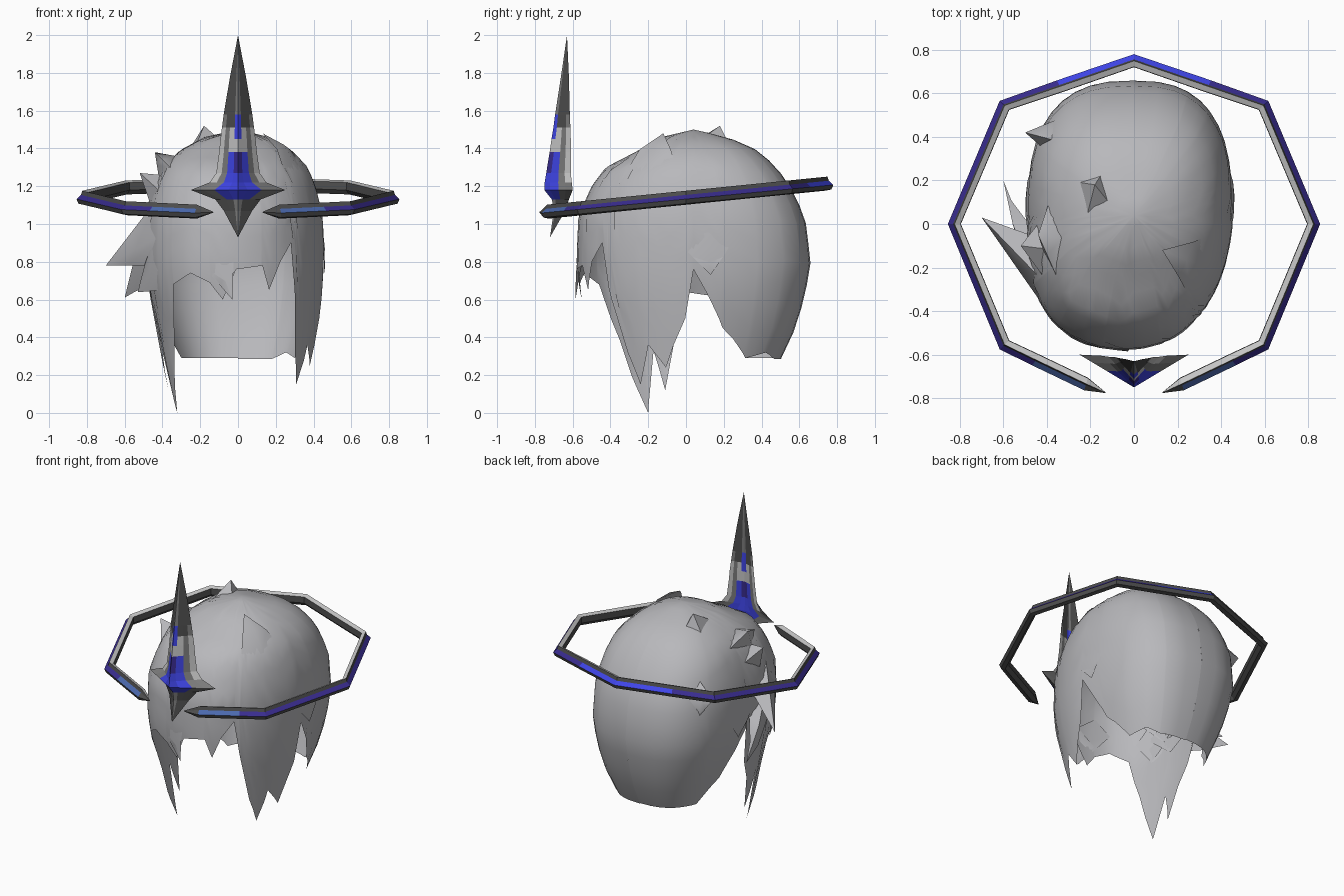
import bpy, bmesh
from math import sin, cos, radians, copysign
from mathutils import Vector

cube = bpy.data.objects.get("Cube")
if cube:
    bpy.data.objects.remove(cube)


def material(name, rgb):
    m = bpy.data.materials.new(name)
    m.use_nodes = True
    m.diffuse_color = (*rgb, 1)
    m.node_tree.nodes["Principled BSDF"].inputs["Base Color"].default_value = (*rgb, 1)
    return m


HAIR = material("hair grey", (0.48, 0.48, 0.50))
METALS = [material("silver", (0.57, 0.57, 0.57)), material("dark metal", (0.075, 0.075, 0.075)),
          material("indigo", (0.04, 0.025, 0.27)), material("bright blue", (0.05, 0.06, 0.80)),
          material("steel blue", (0.07, 0.14, 0.42)), material("gunmetal", (0.20, 0.20, 0.20))]
SILVER, DARK, INDIGO, BLUE, STEEL, GUNMETAL = range(6)


def build(name, verts, faces, mats, index=None, smooth=None):
    me = bpy.data.meshes.new(name)
    me.from_pydata(verts, [], faces)
    for m in mats:
        me.materials.append(m)
    if index:
        for p, i in zip(me.polygons, index):
            p.material_index = i
    bm = bmesh.new()
    bm.from_mesh(me)
    bmesh.ops.remove_doubles(bm, verts=bm.verts, dist=0.0005)
    bmesh.ops.recalc_face_normals(bm, faces=bm.faces)
    bm.to_mesh(me)
    bm.free()
    ob = bpy.data.objects.new(name, me)
    bpy.context.collection.objects.link(ob)
    if smooth:
        bpy.ops.object.select_all(action='DESELECT')
        ob.select_set(True)
        bpy.context.view_layer.objects.active = ob
        bpy.ops.object.shade_smooth_by_angle(angle=radians(smooth))


def lerp_table(table, x):
    for a, b in zip(table, table[1:]):
        if a[0] <= x <= b[0]:
            t = (x - a[0]) / (b[0] - a[0])
            return [p + (q - p) * t for p, q in zip(a[1:], b[1:])]
    return table[-1][1:]


# Hair radii by height: z, front, back, side of front half, side of back half
PROFILE = [(0, .46, .40, .34, .34), (.12, .48, .43, .37, .34), (.28, .50, .46, .405, .33),
           (.45, .54, .54, .425, .39), (.62, .60, .59, .445, .435), (.8, .62, .62, .455, .455),
           (1.04, .61, .59, .45, .45), (1.2, .54, .51, .41, .41), (1.3, .465, .44, .37, .37),
           (1.39, .29, .34, .285, .285), (1.46, .17, .18, .165, .165), (1.5, 0, 0, 0, 0)]
TOP = 1.5


def surf(deg, z):
    front, back, side, side_back = lerp_table(PROFILE, z)
    c, s = cos(radians(deg)), sin(radians(deg))
    if s > 0:
        side, front, power = side_back, back, .76
    else:
        power = .86
    c, s = (copysign(abs(v) ** power, v) for v in (c, s))
    if c < 0:  # the right half is a little fuller
        side *= 1 + .08 * min(max((z - .4) / .4, 0), 1)
    y = 0.04 + front * s
    return Vector((side * c + .08 * min(y, 0), y, z))


# Lower hem: (angle, height), front is -90, back is 90; locks hang at both sides
GAP = [(-3, .5), (0, .76), (4, .62), (11, .45), (30, .29)]
LEFT_LOCK = [(-49, .9), (-44, .6), (-40, .32), (-32, .15), (-24, .36), (-14, .24), (-9, .36)]
RIGHT_LOCK = [(-171, .36), (-165, .12), (-159, .33), (-152, 0), (-141, .2), (-131, .5)]
BANGS = [(-127, .68), (-112, .74), (-100, .69), (-93, .6), (-87, .76),
         (-71, .78), (-66, .65), (-58, .8)]
HEM = [(-270, .29)] + [(-180 - a, z) for a, z in reversed(GAP)]
HEM += RIGHT_LOCK + BANGS + LEFT_LOCK + GAP + [(48, .32), (64, .285), (90, .285)]
angles = sorted({a for a, _ in HEM} | set(range(-270, 91, 9)))
ROWS = 14
n = ROWS + 1
verts = []
for a in angles:
    edge = lerp_table(HEM, a)[0]
    verts += [surf(a, TOP - (TOP - edge) * (i / ROWS) ** 1.6) for i in range(n)]
faces = [(k * n + i, k * n + i + 1, (k + 1) * n + i + 1, (k + 1) * n + i)
         for k in range(len(angles) - 1) for i in range(ROWS)]
build("hair_shell", verts, faces, [HAIR], smooth=60)


# Loose tufts: rooted on the shell, bowed outward by lift, drawn out to a tip
def tuft(name, deg, z, ddeg, dz, tip, lift=0.0):
    base = [surf(deg - ddeg, z), surf(deg, z + dz), surf(deg + ddeg, z), surf(deg, z - dz)]
    base = [Vector((p.x * .99, p.y * .99, p.z)) for p in base]
    tip = Vector(tip)
    mid = []
    for p in base:
        m = (p + tip) / 2
        mid.append(m + (m - Vector((0, 0, .8))).normalized() * lift)
    faces = []
    for i in range(4):
        j = (i + 1) % 4
        faces += [(i, j, 4 + j, 4 + i), (4 + i, 4 + j, 8)]
    build(name, base + mid + [tip], faces, [HAIR], smooth=50)


tuft("side_tuft_long", -154, .95, 20, .17, (-.70, .03, .78))
tuft("side_tuft_rear", -160, .82, 18, .14, (-.60, .20, .61), .02)
tuft("side_tuft_front", -145, .80, 13, .15, (-.53, -.15, .64), .01)
tuft("temple_tuft", -165, 1.18, 12, .08, (-.52, -.10, 1.27))
tuft("upper_tuft", -165, 1.30, 18, .06, (-.44, -.05, 1.38))
tuft("back_tuft", -217, 1.08, 9, .11, (-.50, .42, 1.10))
tuft("crown_tuft", -205, 1.44, 24, .03, (-.18, .18, 1.52))
tuft("crown_flap", -26, 1.24, 20, .05, (.13, -.12, 1.48), .04)
tuft("left_layer_tuft", 4, .92, 11, .09, (.455, .13, .73), .01)
tuft("right_layer_tuft", 176, .92, 11, .09, (-.49, .13, .73), .01)
tuft("fringe_strand", -100, .86, 12, .1, (-.03, -.585, .60), .005)


# Halo: faceted bar swept along a tilted open octagon, tapering at the front
HALF = [(.13, -.775), (.22, -.735), (.45, -.625), (.595, -.555), (.825, 0),
        (.595, .545), (.34, .633), (0, .75)]
path = HALF + [(-x, y) for x, y in HALF[-2::-1]]
SECTION = [(.03, -.008), (.006, .014), (-.001, .036), (-.028, .026),
           (-.03, -.015), (-.008, -.038), (.02, -.032)]
SIDES = len(SECTION)
STRIPES = [DARK, STEEL, INDIGO, INDIGO, INDIGO, INDIGO, BLUE]
verts, faces, index = [], [], []
for k, (x, y) in enumerate(path):
    out = Vector((x, y)).normalized()
    size = .05 if k in (0, len(path) - 1) else 1
    for r, h in SECTION:
        verts.append((x + out.x * r * size, y + out.y * r * size, 1.14 + y * .1 + h * size))
last = len(path) - 2
for k in range(last + 1):
    for i in range(SIDES):
        j = (i + 1) % SIDES
        a, b = k * SIDES, (k + 1) * SIDES
        faces.append((a + i, a + j, b + j, b + i))
        index.append({0: STRIPES[min(k, last - k)], 2: SILVER}.get(i, DARK))
build("halo", verts, faces, METALS, index)

# Horn: four-pointed crest with a front ridge; rows are (z, half width, ridge y, rim y)
CREST = [(.93, 0, -.72, -.72), (1.07, .075, -.70, -.64), (1.13, .12, -.71, -.62),
         (1.18, .25, -.75, -.60), (1.22, .15, -.748, -.605), (1.27, .115, -.74, -.61),
         (1.38, .1, -.722, -.61), (1.45, .093, -.712, -.61), (1.51, .085, -.702, -.612),
         (1.58, .076, -.693, -.615), (1.78, .042, -.662, -.62), (2.0, 0, -.63, -.63)]
STEPS = [-1, -.75, -.5, -.2, 0, .2, .5, .75, 1]
COLS = len(STEPS)


def paint(z, s):
    if z > 1.58:
        return GUNMETAL if s < .25 else DARK
    if z < 1.13:
        return GUNMETAL if s < .25 else DARK
    if s > .8:
        return SILVER if 1.22 < z < 1.51 else GUNMETAL
    if s > .55:
        return GUNMETAL if z < 1.51 else DARK
    if s > .25:
        return BLUE if z < 1.38 else SILVER if z < 1.51 else DARK
    if 1.27 < z < 1.38:
        return INDIGO
    return SILVER if 1.38 < z < 1.45 else BLUE


for name, depth in (("crest_front", 1), ("crest_back", .25)):
    verts, faces, index = [], [], []
    for z, w, ridge, rim in CREST:
        verts += [(s * w, rim + (ridge - rim) * depth * (1 - abs(s)), z) for s in STEPS]
    for k in range(len(CREST) - 1):
        for i in range(COLS - 1):
            a = k * COLS + i
            faces.append((a, a + 1, a + COLS + 1, a + COLS))
            index.append(paint((CREST[k][0] + CREST[k + 1][0]) / 2,
                               max(abs(STEPS[i]), abs(STEPS[i + 1]))))
    build(name, verts, faces, METALS, index)
